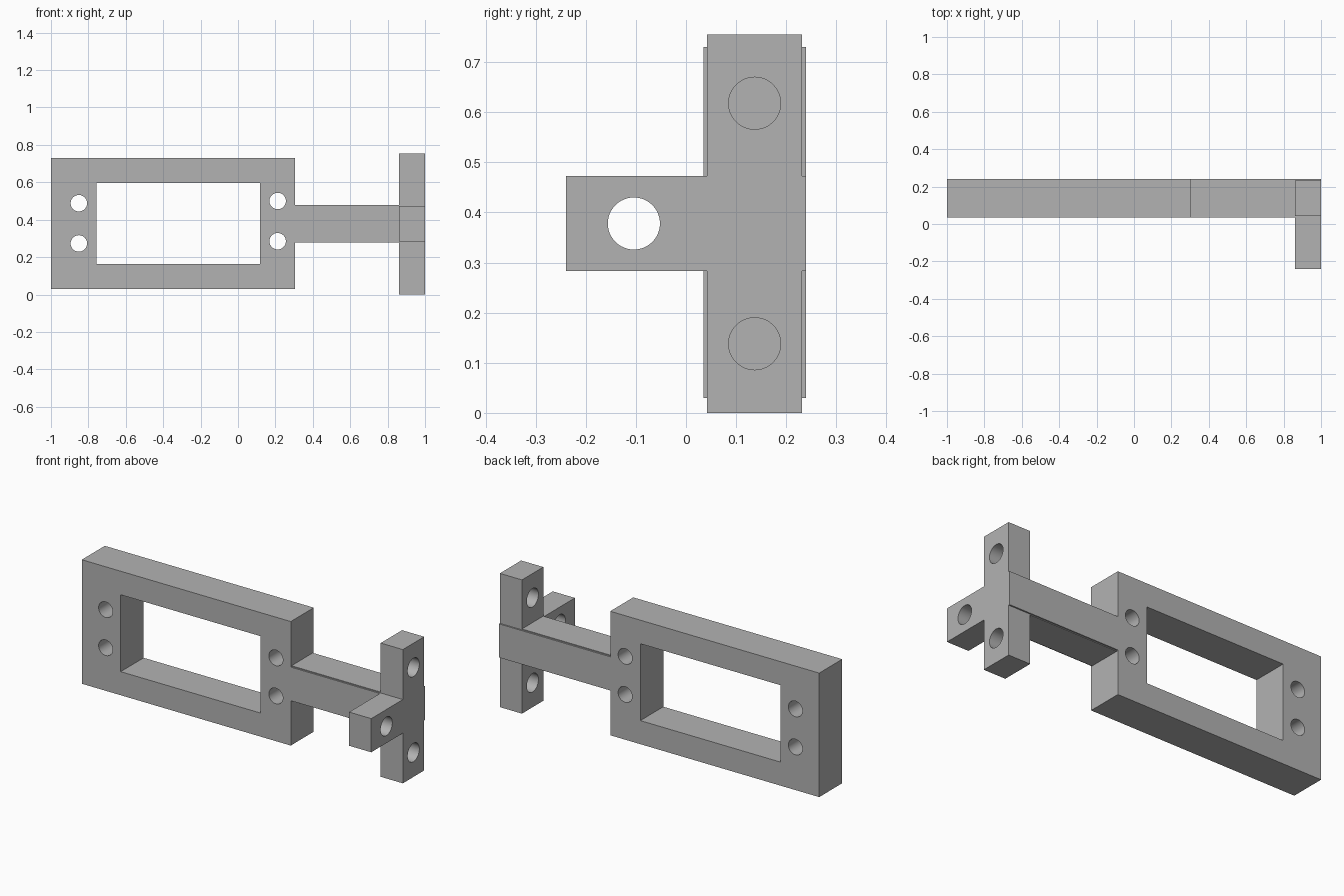
import bpy
import math

cube = bpy.data.objects.get("Cube")
if cube:
    bpy.data.objects.remove(cube, do_unlink=True)

grey = bpy.data.materials.new("plain grey")
grey.use_nodes = True
colour = (0.45, 0.45, 0.45, 1)
grey.diffuse_color = colour
grey.node_tree.nodes["Principled BSDF"].inputs["Base Color"].default_value = colour


def box(name, x, y, z):
    """Box given by its (min, max) range on each axis."""
    ranges = (x, y, z)
    bpy.ops.mesh.primitive_cube_add(size=1, location=[(a + b) / 2 for a, b in ranges])
    ob = bpy.context.object
    ob.name = name
    ob.scale = [b - a for a, b in ranges]
    bpy.ops.object.transform_apply(location=True, rotation=False, scale=True)
    ob.data.materials.append(grey)
    return ob


def drill(name, centre, radius, rotation):
    bpy.ops.mesh.primitive_cylinder_add(vertices=48, radius=radius, depth=0.6,
                                        location=centre, rotation=rotation)
    ob = bpy.context.object
    ob.name = name
    ob.data.materials.append(grey)
    return ob


def combine(target, tool, operation):
    """Apply a boolean and discard the tool object."""
    mod = target.modifiers.new(operation.lower(), 'BOOLEAN')
    mod.operation = operation
    mod.solver = 'EXACT'
    mod.object = tool
    bpy.context.view_layer.objects.active = target
    bpy.ops.object.modifier_apply(modifier=mod.name)
    bpy.data.objects.remove(tool, do_unlink=True)


def finish(ob):
    bpy.ops.object.select_all(action='DESELECT')
    ob.select_set(True)
    bpy.context.view_layer.objects.active = ob
    bpy.ops.object.shade_smooth_by_angle(angle=math.radians(30))


depth = (0.035, 0.24)        # full thickness of frame and arm
inner = (0.042, 0.232)       # slightly thinner bracket stock
band = (0.283, 0.473)        # height range of the arm
block = (0.862, 1.0)         # bracket length along x

# Rectangular mounting frame with window and screw holes
frame = box("mounting_frame", (-1, 0.305), depth, (0.03, 0.73))
combine(frame, box("window_cutter", (-0.757, 0.117), (-0.1, 0.4), (0.163, 0.597)), 'DIFFERENCE')
for x, heights in ((-0.851, (0.273, 0.488)), (0.212, (0.285, 0.5))):
    for z in heights:
        combine(frame, drill("screw_cutter", (x, 0.137, z), 0.044, (math.pi / 2, 0, 0)), 'DIFFERENCE')
finish(frame)

# Arm with a thin raised core, ending in a three-way bracket
arm = box("arm_with_bracket", (0.305, 1), depth, band)
combine(arm, box("arm_core", (0.305, 0.93), inner, (0.279, 0.478)), 'UNION')
combine(arm, box("bracket_upright", block, inner, (0, 0.755)), 'UNION')
combine(arm, box("bracket_tab", block, (-0.24, 0.1), band), 'UNION')
for y, z in ((0.137, 0.618), (0.137, 0.138), (-0.104, 0.378)):
    combine(arm, drill("bolt_cutter", (0.931, y, z), 0.052, (0, math.pi / 2, 0)), 'DIFFERENCE')
finish(arm)
